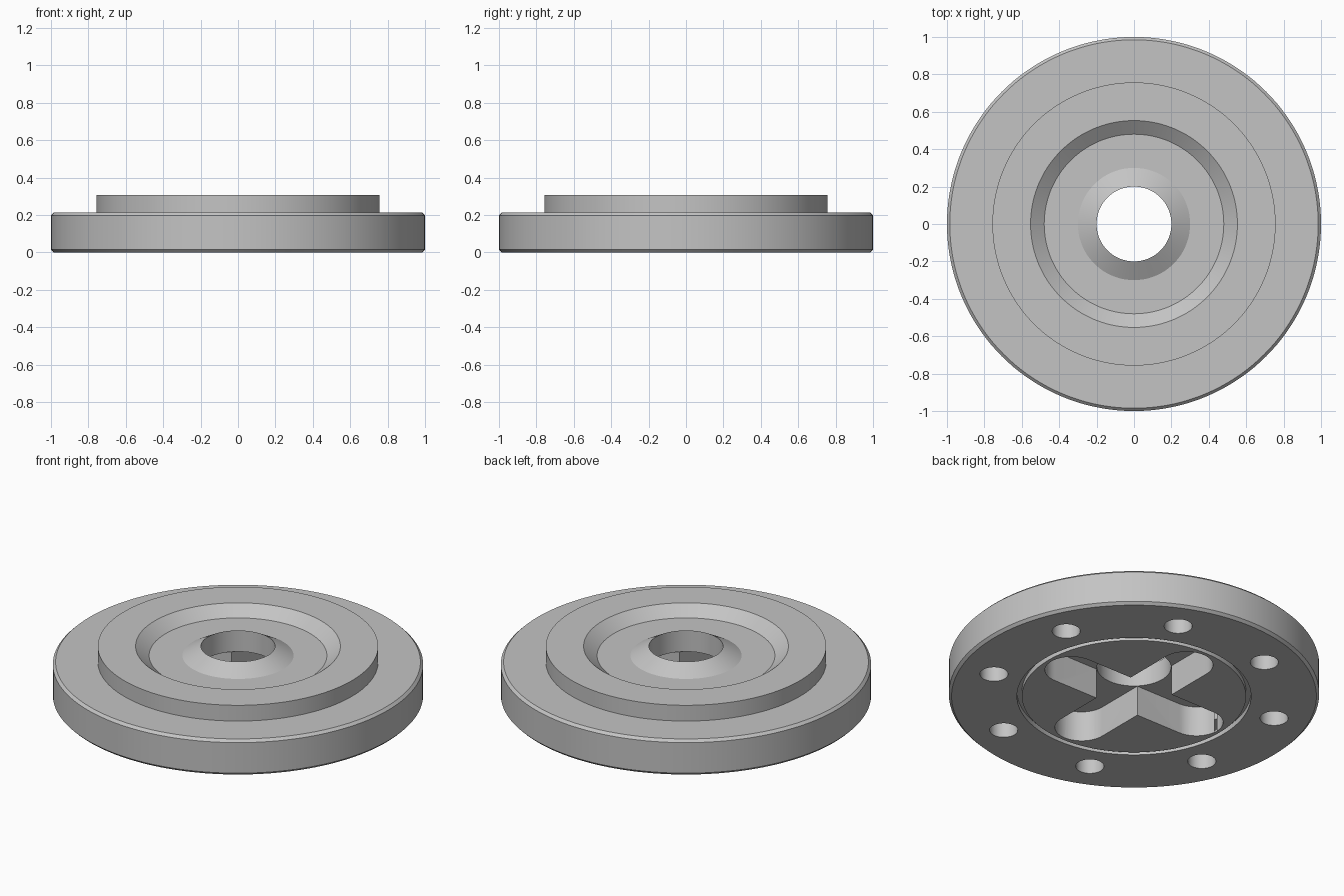
import bpy, bmesh, math
from mathutils import Matrix, Vector

if "Cube" in bpy.data.objects:
    bpy.data.objects.remove(bpy.data.objects["Cube"], do_unlink=True)

grey = bpy.data.materials.new("plain_grey")
grey.use_nodes = True
colour = (0.55, 0.55, 0.55, 1)
grey.diffuse_color = colour
grey.node_tree.nodes["Principled BSDF"].inputs["Base Color"].default_value = colour


def make_object(name, bm):
    bmesh.ops.recalc_face_normals(bm, faces=bm.faces)
    mesh = bpy.data.meshes.new(name)
    bm.to_mesh(mesh)
    bm.free()
    mesh.materials.append(grey)
    obj = bpy.data.objects.new(name, mesh)
    bpy.context.collection.objects.link(obj)
    return obj


def lathe(name, profile, steps=144):
    """Revolve a closed (radius, height) profile around z."""
    bm = bmesh.new()
    rings = []
    for i in range(steps):
        a = math.tau * i / steps
        rings.append([bm.verts.new((r * math.cos(a), r * math.sin(a), z)) for r, z in profile])
    count = len(profile)
    for i in range(steps):
        a, b = rings[i], rings[(i + 1) % steps]
        for j in range(count):
            k = (j + 1) % count
            bm.faces.new((a[j], b[j], b[k], a[k]))
    return make_object(name, bm)


def prism(name, outline, depth):
    """Extrude a flat outline from below the base up to the given depth."""
    bm = bmesh.new()
    face = bm.faces.new([bm.verts.new((x, y, -0.1)) for x, y in outline])
    new = bmesh.ops.extrude_face_region(bm, geom=[face])["geom"]
    top = [v for v in new if isinstance(v, bmesh.types.BMVert)]
    bmesh.ops.translate(bm, verts=top, vec=(0, 0, depth + 0.1))
    return make_object(name, bm)


def arc(cx, cy, radius, start, end, steps):
    angles = [start + (end - start) * i / steps for i in range(steps + 1)]
    return [(cx + radius * math.cos(a), cy + radius * math.sin(a)) for a in angles]


# Flanged disc: chamfered rim, raised ring, dished recess, conical boss, base groove
disc = lathe("flanged_disc", [
    (0.2, 0), (0.605, 0), (0.605, 0.03), (0.632, 0.03), (0.632, 0), (0.985, 0),
    (1, 0.015), (1, 0.197), (0.985, 0.212), (0.757, 0.212), (0.757, 0.306),
    (0.553, 0.306), (0.48, 0.25), (0.3, 0.25), (0.2, 0.306),
])

# Cross-shaped pocket with four round-ended arms, as one outline
half_width, reach = 0.144, 0.44
arm = [(half_width, -half_width)]
arm += arc(reach, 0, half_width, -math.pi / 2, math.pi / 2, 24)
cross = []
for quarter in range(4):
    turn = Matrix.Rotation(quarter * math.pi / 2, 2)
    cross += [tuple(turn @ Vector(p)) for p in arm]
cutters = [prism("cross_pocket_cutter", cross, 0.18)]

# Eight blind bolt holes in the underside
for i in range(8):
    a = math.tau * (i + 0.5) / 8
    circle = arc(0.793 * math.cos(a), 0.793 * math.sin(a), 0.076, 0, math.tau, 32)[:-1]
    cutters.append(prism("bolt_hole_cutter", circle, 0.13))

# Cut the pockets and remove the cutters
bpy.context.view_layer.objects.active = disc
disc.select_set(True)
for cutter in cutters:
    cutter.hide_render = True
    mod = disc.modifiers.new("cut", "BOOLEAN")
    mod.operation = "DIFFERENCE"
    mod.solver = "EXACT"
    mod.object = cutter
    bpy.ops.object.modifier_apply(modifier=mod.name)
    bpy.data.objects.remove(cutter, do_unlink=True)

bpy.ops.object.shade_smooth_by_angle(angle=math.radians(25))
